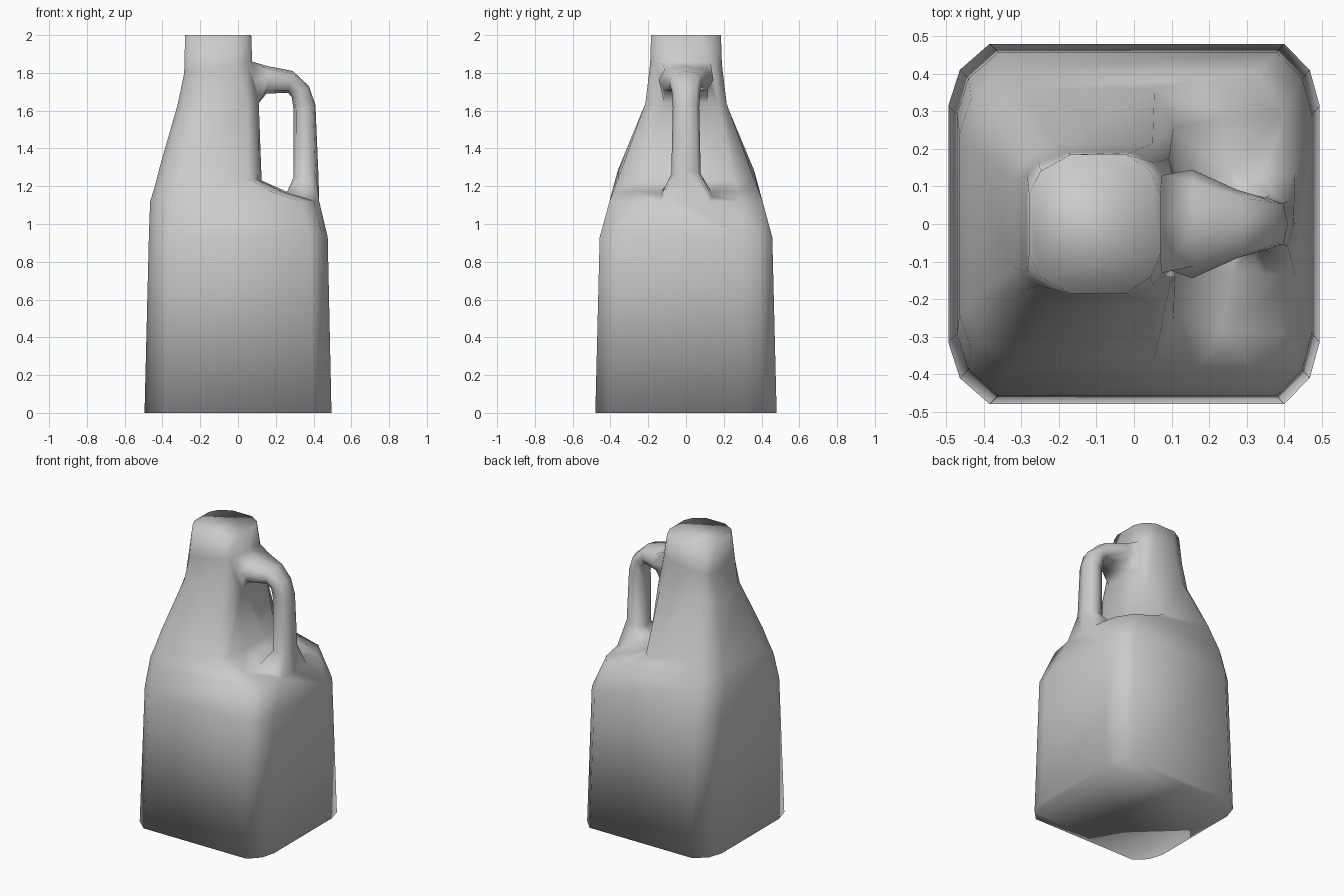
import bpy
import bmesh
import math
from mathutils import Vector

cube = bpy.data.objects.get("Cube")
if cube:
    bpy.data.objects.remove(cube, do_unlink=True)

plastic = bpy.data.materials.new("grey plastic")
plastic.use_nodes = True
colour = (0.6, 0.6, 0.6, 1)
plastic.diffuse_color = colour
plastic.node_tree.nodes["Principled BSDF"].inputs["Base Color"].default_value = colour

# Body sections: left z, right z, left x, right x, half depth, corner x, corner y
BASE = (0, 0, -.495, .495, .48, .095, .165)
SIDE = (.93, .93, -.472, .475, .457, .095, .165)
SHOULDER = (1.12, 1.12, -.465, .43, .405, .10, .27)
SHELF = (1.20, 1.17, -.44, .26, .385, .09, .25)
RECESS = (1.30, 1.23, -.415, .125, .36, .07, .25)
UNDER_GRIP = (1.63, 1.64, -.32, .11, .215, .06, .10)
NECK = (1.80, 1.86, -.285, .075, .19, .085, .06)
RIM = (2, 2, -.28, .07, .185, .09, .105)
SECTIONS = [BASE, SIDE, SHOULDER, SHELF, RECESS, UNDER_GRIP, NECK, RIM]

# Handle stations: outer x, outer z, inner x, inner z, half width
STATIONS = [
    (.16, 1.835, .15, 1.69, .145),
    (.29, 1.81, .265, 1.695, .09),
    (.375, 1.73, .285, 1.67, .075),
    (.41, 1.63, .295, 1.60, .07),
    (.425, 1.28, .295, 1.25, .078),
]


def body_ring(bm, section):
    """Rounded rectangle, mirrored front to back."""
    z_left, z_right, left, right, y, cx, cy = section
    lx, ly = .11, min(cy, .165)
    half = [(right, y - cy), (right - .28 * cx, y - .42 * cy), (right - cx, y),
            (left + lx, y), (left + .28 * lx, y - .42 * ly), (left, y - ly)]
    ring = half + [(px, -py) for px, py in reversed(half)]
    verts = []
    for px, py in ring:
        t = (px - left) / (right - left)
        verts.append(bm.verts.new((px, py, z_left + t * (z_right - z_left))))
    return verts


def skin(bm, a, b):
    n = len(a)
    return [bm.faces.new((a[i], a[(i + 1) % n], b[(i + 1) % n], b[i])) for i in range(n)]


def handle_ring(bm, station):
    """Eight-sided oval between an outer and an inner point."""
    ox, oz, ix, iz, width = station
    outer, inner = Vector((ox, 0, oz)), Vector((ix, 0, iz))
    centre, radius = (outer + inner) / 2, (outer - inner) / 2
    ring = []
    for k in range(8):
        angle = k * math.tau / 8
        c, s = math.cos(angle), math.sin(angle)
        swell = 1.1 if k % 2 else 1
        ring.append(bm.verts.new(centre + swell * (radius * c + Vector((0, width * s, 0)))))
    return ring


def open_socket(bm, face, outer_pair, inner_pair):
    """Remove a body face and return its eight-point rim, from the outer middle."""
    rim = list(face.verts)
    edges = list(face.edges)
    bmesh.ops.delete(bm, geom=[face], context='FACES_ONLY')
    for edge in edges:
        rim.append(bmesh.utils.edge_split(edge, edge.verts[0], .5)[1])
    outer = (outer_pair[0].co + outer_pair[1].co) / 2
    inner = (inner_pair[0].co + inner_pair[1].co) / 2
    centre, axis = (outer + inner) / 2, (outer - inner) / 2

    def turn(v):
        along = (v.co - centre).dot(axis) / axis.length_squared
        return (math.atan2(v.co.y * 8, along) + .01) % math.tau
    return sorted(rim, key=turn)


bm = bmesh.new()

# Body with closed base and mouth
rings = [body_ring(bm, s) for s in SECTIONS]
bands = [skin(bm, a, b) for a, b in zip(rings, rings[1:])]
bm.faces.new(list(reversed(rings[0])))
bm.faces.new(rings[-1])

# Handle joined to the neck and to the shoulder shelf
shoulder, shelf, under, neck = (rings[SECTIONS.index(s)]
                                for s in (SHOULDER, SHELF, UNDER_GRIP, NECK))
shelf_face = bands[SECTIONS.index(SHOULDER)][-1]
neck_face = bands[SECTIONS.index(UNDER_GRIP)][-1]
top = open_socket(bm, neck_face, (neck[0], neck[-1]), (under[0], under[-1]))
bottom = open_socket(bm, shelf_face, (shoulder[0], shoulder[-1]), (shelf[0], shelf[-1]))
loops = [top] + [handle_ring(bm, s) for s in STATIONS] + [bottom]
for a, b in zip(loops, loops[1:]):
    skin(bm, a, b)

bmesh.ops.recalc_face_normals(bm, faces=bm.faces)
for f in bm.faces:
    f.smooth = True
mesh = bpy.data.meshes.new("jug")
bm.to_mesh(mesh)
bm.free()
mesh.materials.append(plastic)
jug = bpy.data.objects.new("jug", mesh)
bpy.context.collection.objects.link(jug)
